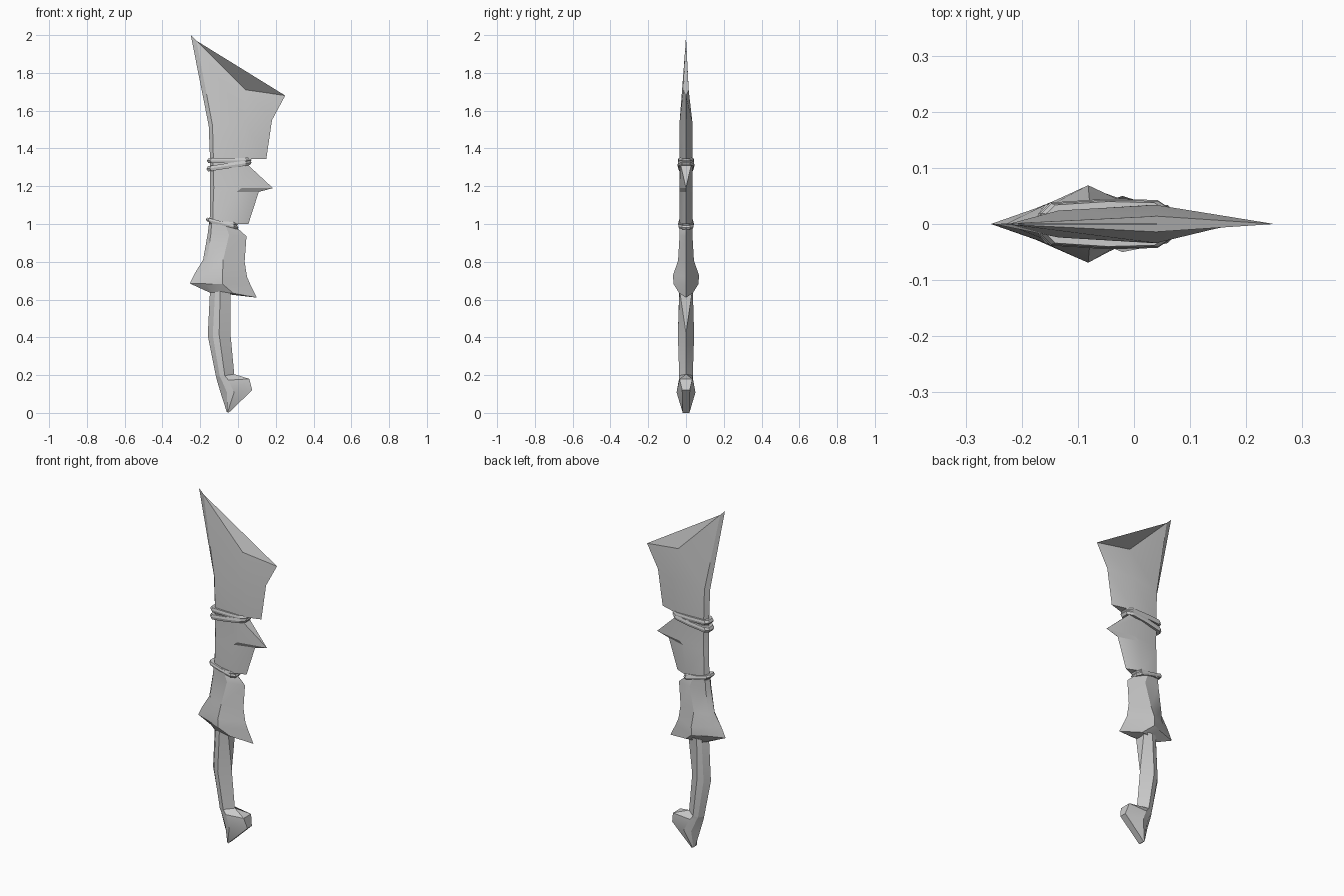
import bpy, bmesh, math


def loft(name, rings, angle=25):
    """Skin a list of closed rings, cap both ends and merge collapsed points."""
    bm = bmesh.new()
    rows = [[bm.verts.new(p) for p in ring] for ring in rings]
    n = len(rows[0])
    for a, b in zip(rows, rows[1:]):
        for i in range(n):
            j = (i + 1) % n
            bm.faces.new((a[i], a[j], b[j], b[i]))
    bm.faces.new(rows[0])
    bm.faces.new(rows[-1])
    bmesh.ops.remove_doubles(bm, verts=bm.verts, dist=1e-5)
    bmesh.ops.recalc_face_normals(bm, faces=bm.faces)
    mesh = bpy.data.meshes.new(name)
    bm.to_mesh(mesh)
    bm.free()
    ob = bpy.data.objects.new(name, mesh)
    bpy.context.collection.objects.link(ob)
    bpy.ops.object.select_all(action='DESELECT')
    ob.select_set(True)
    bpy.context.view_layer.objects.active = ob
    bpy.ops.object.shade_smooth_by_angle(angle=math.radians(angle))
    return ob


def section(xl, zl, xr, zr, f1, t1, f2, t2, t3=0.0, sag=0.0):
    """Ring from the back ridge over shoulder and crest to the cutting edge, mirrored in y."""
    def pt(f, t, s):
        return (xl + (xr - xl) * f, t, zl + (zr - zl) * f + s)
    half = [pt(f1, t1, sag * f1 / f2), pt(f2, t2, sag), pt(1, t3, 0)]
    return [pt(0, 0, 0)] + half + [(x, -y, z) for x, y, z in reversed(half)]


def blade(name, rows):
    return loft(name, [section(*r) for r in rows])


# Upper blade with the tall point and side point
blade("upper_blade", [
    (-.148, 1.34, .15, 1.345, .06, .024, .60, .034),
    (-.155, 1.52, .18, 1.55, .06, .024, .58, .034),
    (-.25, 2.0, .25, 1.68, .06, .001, .58, .014, 0, -.104),
])

# Middle blade with one barb
blade("middle_blade", [
    (-.148, 1.345, .045, 1.32, .08, .024, .60, .034, .030),
    (-.148, 1.19, .185, 1.19, .06, .024, .50, .034),
    (-.148, 1.17, .11, 1.17, .07, .024, .55, .034),
    (-.150, 1.0, .055, 1.0, .08, .024, .60, .034),
])

# Lower blade swelling into the guard
blade("lower_blade", [
    (-.150, 1.03, .00, .975, .08, .024, .55, .034),
    (-.160, .95, .045, .935, .08, .026, .55, .034),
    (-.185, .81, .035, .80, .10, .026, .48, .042),
    (-.228, .74, .048, .72, .22, .030, .53, .069),
    (-.255, .685, .065, .68, .25, .028, .54, .066),
    (-.150, .637, .10, .61, .10, .028, .50, .036, 0, .010),
])

# Curved grip
blade("grip", [
    (-.148, .65, -.04, .65, .25, .030, .50, .036, .034),
    (-.160, .41, -.04, .42, .22, .030, .50, .043),
    (-.116, .19, -.02, .205, .20, .028, .48, .036),
])

# Hooked pommel
blade("pommel", [
    (-.116, .19, -.02, .205, .20, .028, .48, .036),
    (-.111, .17, .060, .180, .15, .028, .35, .038, .034),
    (-.090, .10, .075, .120, .20, .034, .42, .050, .020),
    (-.060, .006, -.050, .000, .20, .016, .50, .018, .018),
])


def band(name, x0, z0, x1, z1, hy, h):
    """Tilted strap wrapped around the blade, with a raised centre line."""
    cx, hx = (x0 + x1) / 2, (x1 - x0) / 2
    outline = [(-1, -.45), (-.85, -.85), (0, -1), (.75, -.95), (1, -.5),
               (1, .5), (.75, .95), (0, 1), (-.85, .85), (-1, .45)]
    rings = []
    for k, s in ((-.5, .93), (0, 1), (.5, .93)):
        rings.append([(cx + u * hx * s, v * hy * s,
                       z0 + (z1 - z0) * (u + 1) / 2 + k * h) for u, v in outline])
    return loft(name, rings, 20)


# Two crossed straps below the upper blade, two at the lower joint
band("upper_strap_a", -.165, 1.335, .072, 1.338, .043, .026)
band("upper_strap_b", -.167, 1.292, .072, 1.326, .045, .028)
band("lower_strap_a", -.170, 1.024, .002, .982, .042, .020)
band("lower_strap_b", -.155, 1.010, .000, 1.000, .039, .018)
